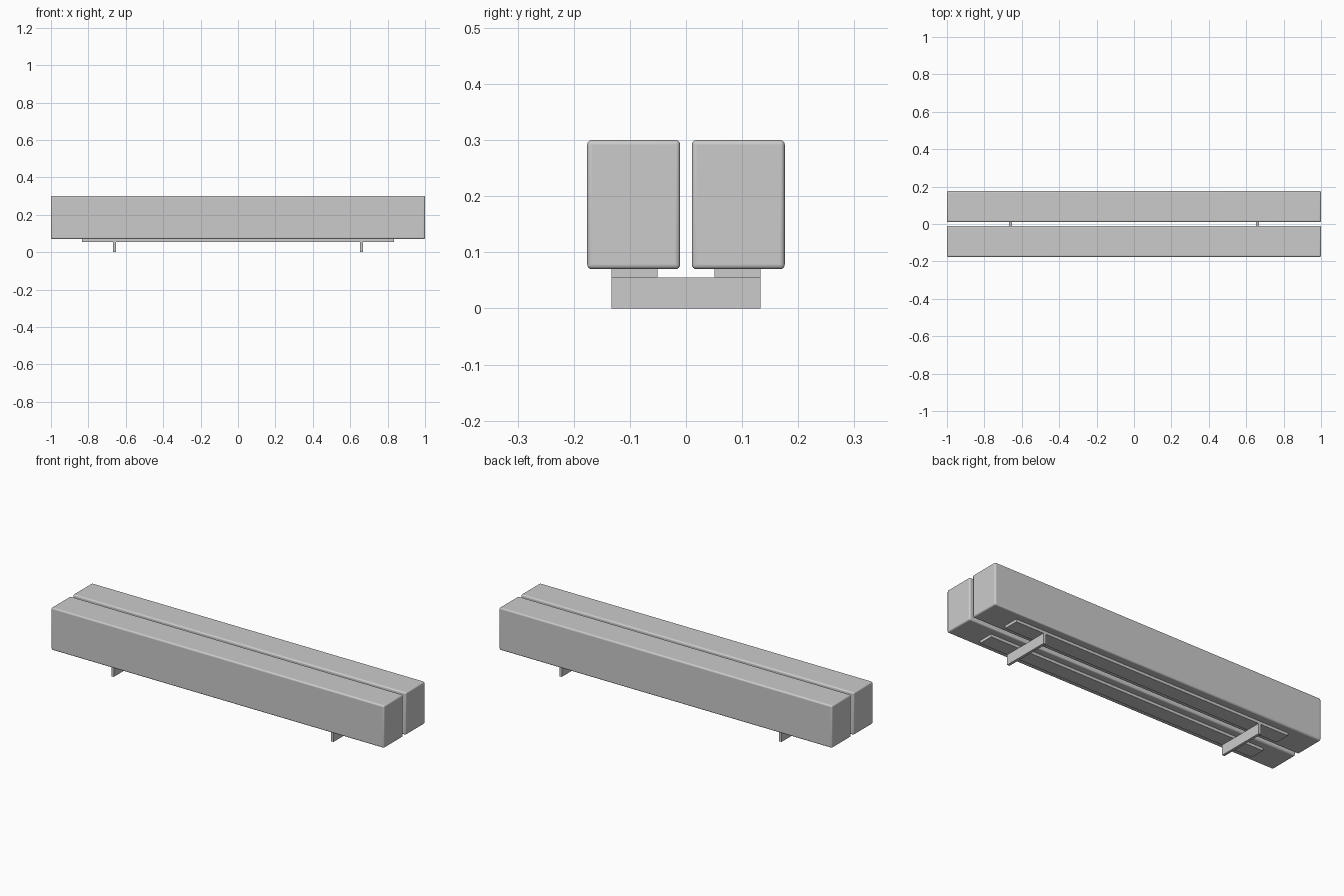
import bpy

if "Cube" in bpy.data.objects:
    bpy.data.objects.remove(bpy.data.objects["Cube"])


def box(name, x, y, z, bevel=0.0):
    """Box from (min, max) ranges, optionally with rounded edges."""
    lo, hi = zip(x, y, z)
    bpy.ops.mesh.primitive_cube_add(size=1, location=[(a + b) / 2 for a, b in zip(lo, hi)])
    ob = bpy.context.object
    ob.name = name
    ob.scale = [b - a for a, b in zip(lo, hi)]
    bpy.ops.object.transform_apply(location=False, rotation=False, scale=True)
    if bevel:
        mod = ob.modifiers.new("rounded_edges", "BEVEL")
        mod.width = bevel
        mod.segments = 4
        bpy.ops.object.shade_smooth_by_angle()
    return ob


def span(side, a, b):
    return sorted((side * a, side * b))


for side, label in ((-1, "front"), (1, "back")):
    # Seat beam with rounded edges
    box(f"{label}_seat_beam", (-1, 1), span(side, 0.0105, 0.176), (0.07, 0.30), 0.008)
    # Flat mounting rail under the beam
    box(f"{label}_rail", (-0.834, 0.834), span(side, 0.051, 0.133), (0.055, 0.07))

# Upright flat-bar feet crossing below both rails
for side, label in ((-1, "left"), (1, "right")):
    box(f"{label}_foot", span(side, 0.653, 0.667), (-0.133, 0.133), (0, 0.055))
